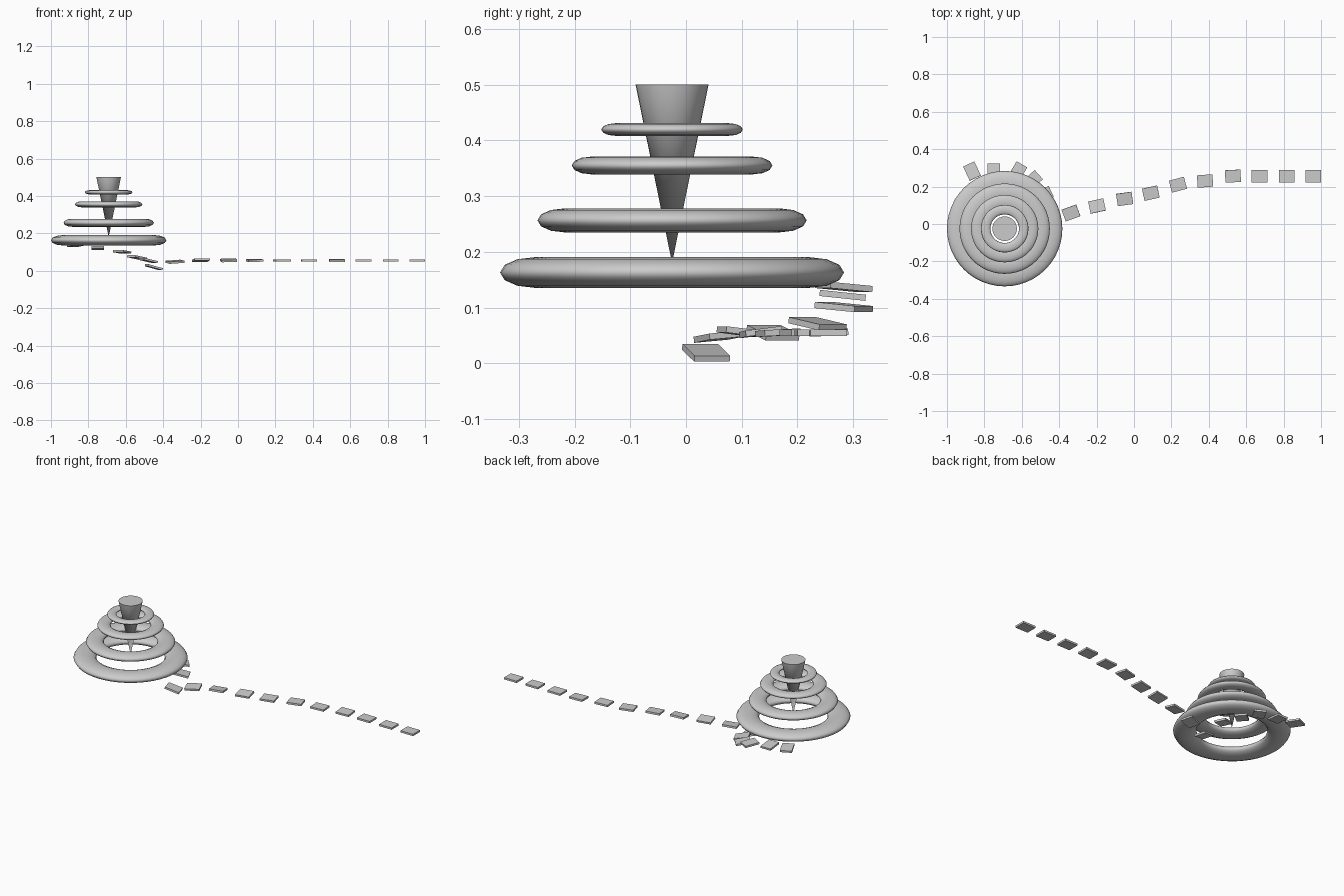
import bpy
from math import radians

CX, CY = -0.6915, -0.025


def ring(name, outer, z):
    # flattened torus, hole is 0.6 of the outer radius
    bpy.ops.mesh.primitive_torus_add(location=(CX, CY, z), major_segments=48, minor_segments=12,
                                     major_radius=outer * 0.8, minor_radius=outer * 0.2)
    ob = bpy.context.object
    ob.name = name
    ob.scale.z = 0.445
    bpy.ops.object.shade_smooth()


def step(name, x, y, z, yaw=0, pitch=0, roll=0):
    bpy.ops.mesh.primitive_cube_add(size=1, location=(x, y, z),
                                    rotation=(radians(roll), radians(pitch), radians(yaw)))
    ob = bpy.context.object
    ob.name = name
    ob.scale = (0.083, 0.066, 0.011)


# Stacked floor rings, shrinking upward
for i, (r, z) in enumerate([(0.3085, 0.163), (0.2415, 0.2565), (0.18, 0.355), (0.127, 0.4195)]):
    ring(f"floor_ring_{i + 1}", r, z)

# Inverted central cone
bpy.ops.mesh.primitive_cone_add(vertices=32, radius1=0, radius2=0.0655, depth=0.32,
                                location=(CX, CY, 0.34))
bpy.context.object.name = "central_cone"
bpy.ops.object.shade_smooth_by_angle()

# Floating stepping slabs: x, y, z, yaw, pitch, roll
slabs = [
    # stair curling up around the lowest ring
    (-0.866, 0.283, 0.137, 115, 5, 0),
    (-0.75, 0.281, 0.122, 90, 6, 0),
    (-0.62, 0.283, 0.101, 60, 5, 0),
    (-0.54, 0.236, 0.071, 42, 9, 0),
    (-0.48, 0.156, 0.055, 25, 12, 0),
    (-0.45, 0.036, 0.019, 16, 15, 0),
    # path leading away
    (-0.337, 0.059, 0.048, 20, -4, 5),
    (-0.198, 0.096, 0.057, 12, 0, -7),
    (-0.05, 0.134, 0.056, 8, -2, 7),
    (0.09, 0.165, 0.055, 12, -1, 3),
    (0.235, 0.21, 0.055, 15, 0, 0),
    (0.38, 0.23, 0.055, 4, 0, 0),
    (0.529, 0.256, 0.055, 3, 0, 3),
    (0.671, 0.256, 0.055),
    (0.817, 0.256, 0.055),
    (0.958, 0.256, 0.055),
]
for i, s in enumerate(slabs):
    step(f"path_slab_{i + 1}", *s)
